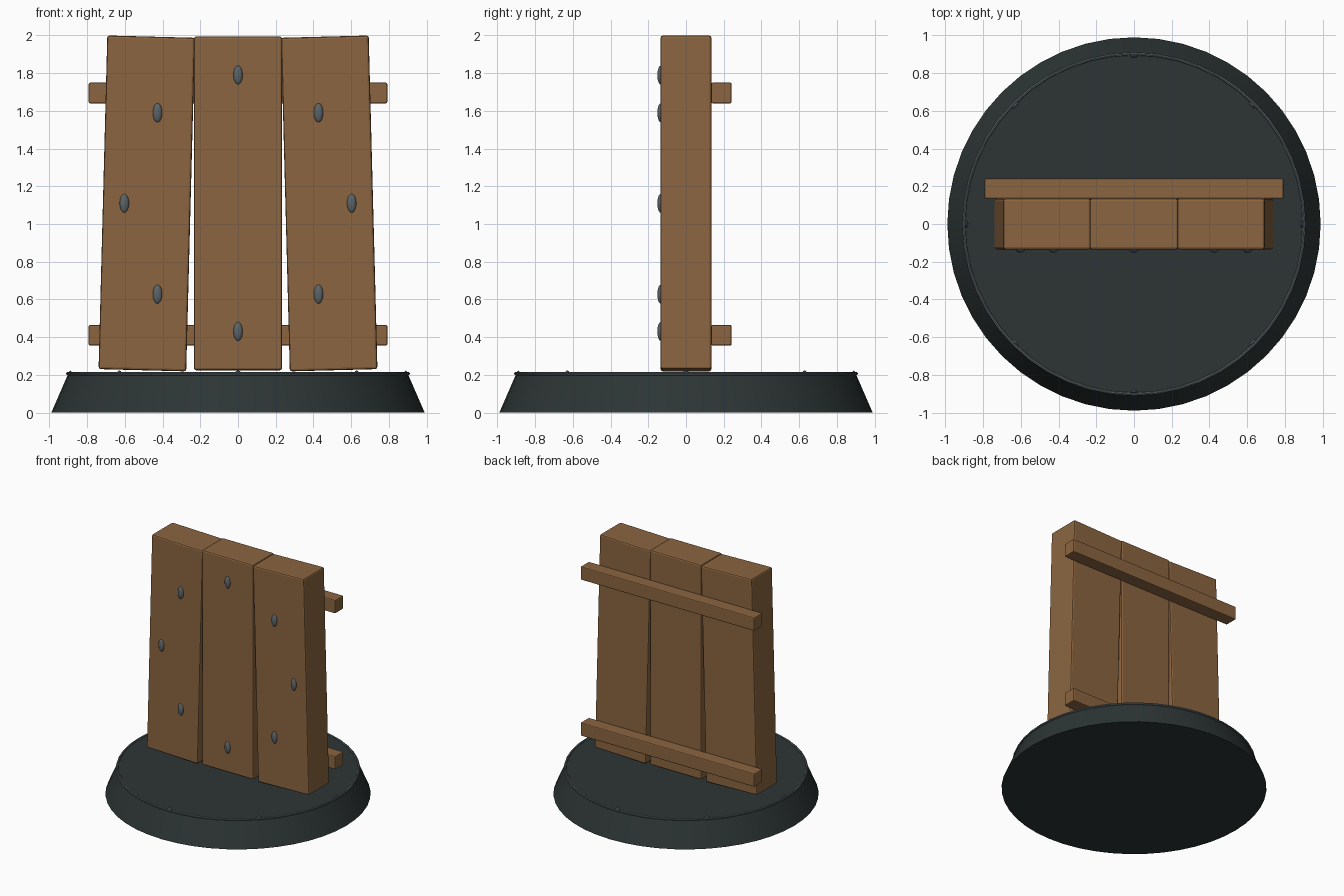
import bpy, math

if "Cube" in bpy.data.objects:
    bpy.data.objects.remove(bpy.data.objects["Cube"])


def material(name, rgb):
    m = bpy.data.materials.new(name)
    m.diffuse_color = (*rgb, 1)
    m.use_nodes = True
    m.node_tree.nodes["Principled BSDF"].inputs["Base Color"].default_value = m.diffuse_color
    return m


WOOD = material("brown wood", (0.258, 0.130, 0.051))
STONE = material("dark slate", (0.026, 0.036, 0.035))
METAL = material("grey metal", (0.105, 0.127, 0.138))


def finish(name, mat, smooth=False):
    ob = bpy.context.object
    ob.name = name
    ob.data.materials.append(mat)
    if smooth:
        bpy.ops.object.shade_smooth_by_angle(angle=math.radians(35))
    return ob


def beam(name, loc, size, tilt=0.0, bevel=0.012):
    bpy.ops.mesh.primitive_cube_add(size=1, location=loc)
    ob = finish(name, WOOD)
    ob.scale = size
    bpy.ops.object.transform_apply(location=False, rotation=False, scale=True)
    ob.rotation_euler.y = tilt
    mod = ob.modifiers.new("bevel", 'BEVEL')
    mod.width = bevel
    mod.segments = 2
    return ob


def stud(name, loc, size, turn=0.0):
    bpy.ops.mesh.primitive_uv_sphere_add(segments=16, ring_count=10, radius=1, location=loc)
    ob = finish(name, METAL, True)
    ob.scale = size
    ob.rotation_euler.z = turn
    return ob


# Tapered round base with a thin raised rim
bpy.ops.mesh.primitive_cone_add(vertices=48, radius1=0.99, radius2=0.90, depth=0.207,
                                location=(0, 0, 0.1035))
finish("base", STONE, True)
bpy.ops.mesh.primitive_torus_add(major_radius=0.903, minor_radius=0.009, major_segments=48,
                                 minor_segments=8, location=(0, 0, 0.206))
finish("base_rim", METAL, True)

# Studs sunk into the base edge
for i in range(8):
    a = i * math.pi / 4
    stud("base_stud", (0.89 * math.cos(a), 0.89 * math.sin(a), 0.173), (0.012, 0.027, 0.05), a)

# Three upright planks, outer ones leaning inwards
beam("middle_plank", (0, 0, 1.109), (0.468, 0.27, 1.77))
for s in (-1, 1):
    beam("side_plank", (s * 0.484, 0, 1.109), (0.465, 0.27, 1.77), -s * 0.0262)

# Cross battens on the back
for z in (0.41, 1.695):
    beam("back_batten", (0, 0.188, z), (1.584, 0.108, 0.11), 0, 0.008)

# Ring of nails on the front
for x, z in ((0, 1.79), (0, 0.43), (0.427, 1.59), (0.427, 0.628), (0.603, 1.11)):
    for s in ((-1, 1) if x else (1,)):
        stud("nail", (s * x, -0.134, z), (0.025, 0.018, 0.05))
